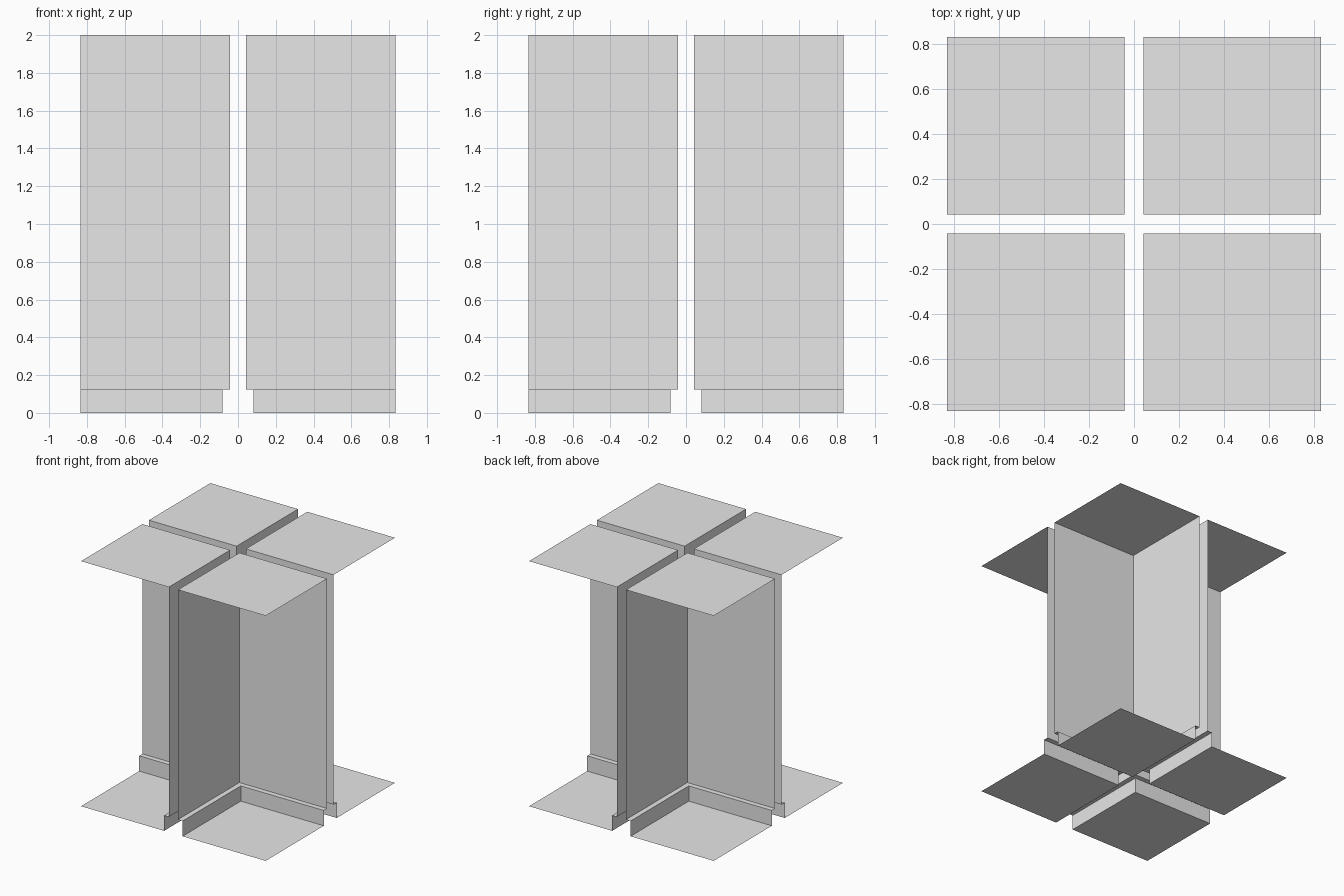
import bpy

cube = bpy.data.objects.get("Cube")
if cube:
    bpy.data.objects.remove(cube, do_unlink=True)

# Proportions in whole units, 48 units tall
UNIT = 2 / 48
OUTER, WALL, SKIRT = 20, 1, 2
SKIRT_TOP, TOP = 3, 48

grey = bpy.data.materials.new("plain_grey")
grey.use_nodes = True
colour = (0.8, 0.8, 0.8, 1)
grey.diffuse_color = colour
grey.node_tree.nodes["Principled BSDF"].inputs["Base Color"].default_value = colour


def add_sheet(name, verts, faces, sx, sy):
    """Thin open sheet, mirrored into one quadrant and facing into the room."""
    if sx * sy < 0:
        faces = [f[::-1] for f in faces]
    mesh = bpy.data.meshes.new(name)
    mesh.from_pydata([(x * sx * UNIT, y * sy * UNIT, z * UNIT) for x, y, z in verts], [], faces)
    mesh.materials.append(grey)
    bpy.context.collection.objects.link(bpy.data.objects.new(name, mesh))


def corner_sweep(name, profile, sx, sy):
    """Sweep an (offset, height) profile around the inner corner."""
    verts, faces = [], []
    for r, z in profile:
        verts += [(OUTER, r, z), (r, r, z), (r, OUTER, z)]
    for row in range(len(profile) - 1):
        for arm in range(2):
            i = row * 3 + arm
            faces.append((i, i + 1, i + 4, i + 3))
    add_sheet(name, verts, faces, sx, sy)


def square(name, inner, z, face, sx, sy):
    verts = [(inner, inner, z), (OUTER, inner, z), (OUTER, OUTER, z), (inner, OUTER, z)]
    add_sheet(name, verts, [face], sx, sy)


# Four open corner rooms set back to back
for sx, side in ((1, "left"), (-1, "right")):
    for sy, end in ((-1, "front"), (1, "back")):
        tag = f"{end}_{side}_"
        square(tag + "floor", SKIRT, 0, (0, 1, 2, 3), sx, sy)
        corner_sweep(tag + "skirting", [(SKIRT, 0), (SKIRT, SKIRT_TOP), (WALL, SKIRT_TOP)], sx, sy)
        corner_sweep(tag + "walls", [(WALL, SKIRT_TOP), (WALL, TOP)], sx, sy)
        square(tag + "ceiling", WALL, TOP, (3, 2, 1, 0), sx, sy)
